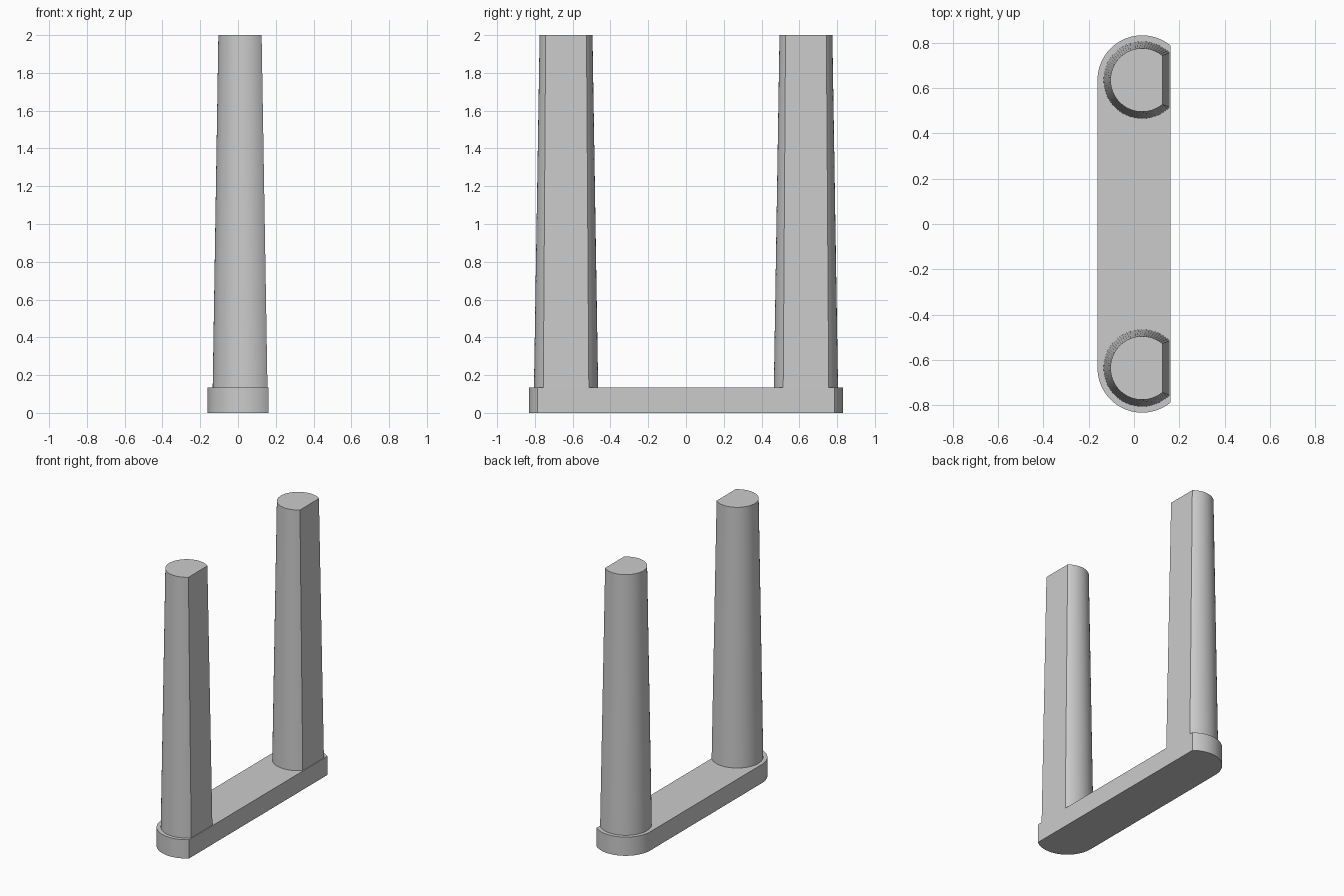
import bpy, bmesh, math

CX, CY = 0.036, 0.635      # centre of each rounded end
BASE_H, TOP = 0.135, 2.0

cube = bpy.data.objects.get("Cube")
if cube:
    bpy.data.objects.remove(cube, do_unlink=True)

grey = bpy.data.materials.new("plain_grey")
grey.use_nodes = True
colour = (0.6, 0.6, 0.6, 1)
grey.diffuse_color = colour
grey.node_tree.nodes["Principled BSDF"].inputs["Base Color"].default_value = colour


def arc(radius, start, end, cy, steps):
    """Points on a circle between two angles."""
    return [(CX + radius * math.cos(start + (end - start) * i / steps),
             cy + radius * math.sin(start + (end - start) * i / steps))
            for i in range(steps + 1)]


def loft(name, low, high, z0, z1, closed_bottom):
    """Join two matching outlines with side walls and caps."""
    bm = bmesh.new()
    a = [bm.verts.new((x, y, z0)) for x, y in low]
    b = [bm.verts.new((x, y, z1)) for x, y in high]
    n = len(a)
    for i in range(n):
        j = (i + 1) % n
        bm.faces.new((a[i], a[j], b[j], b[i]))
    bm.faces.new(b)
    if closed_bottom:
        bm.faces.new(a[::-1])
    mesh = bpy.data.meshes.new(name)
    bm.to_mesh(mesh)
    bm.free()
    mesh.materials.append(grey)
    obj = bpy.data.objects.new(name, mesh)
    bpy.context.collection.objects.link(obj)
    bpy.ops.object.select_all(action='DESELECT')
    obj.select_set(True)
    bpy.context.view_layer.objects.active = obj
    bpy.ops.object.shade_smooth_by_angle(angle=math.radians(30))


# Base bar: rounded ends, trimmed flat on the +x side
cut = math.acos(0.125 / 0.197)
outline = (arc(0.197, cut, math.pi, CY, 32)
           + arc(0.197, math.pi, 2 * math.pi - cut, -CY, 32))
loft("base_bar", outline, outline, 0, BASE_H, True)


# Tapered posts with the same flat side
def post_outline(radius, flat, cy):
    angle = math.acos(flat / radius)
    return arc(radius, angle, 2 * math.pi - angle, cy, 64)


for name, cy in (("front_post", -CY), ("back_post", CY)):
    loft(name, post_outline(0.17, 0.12, cy), post_outline(0.14, 0.089, cy),
         BASE_H, TOP, False)
